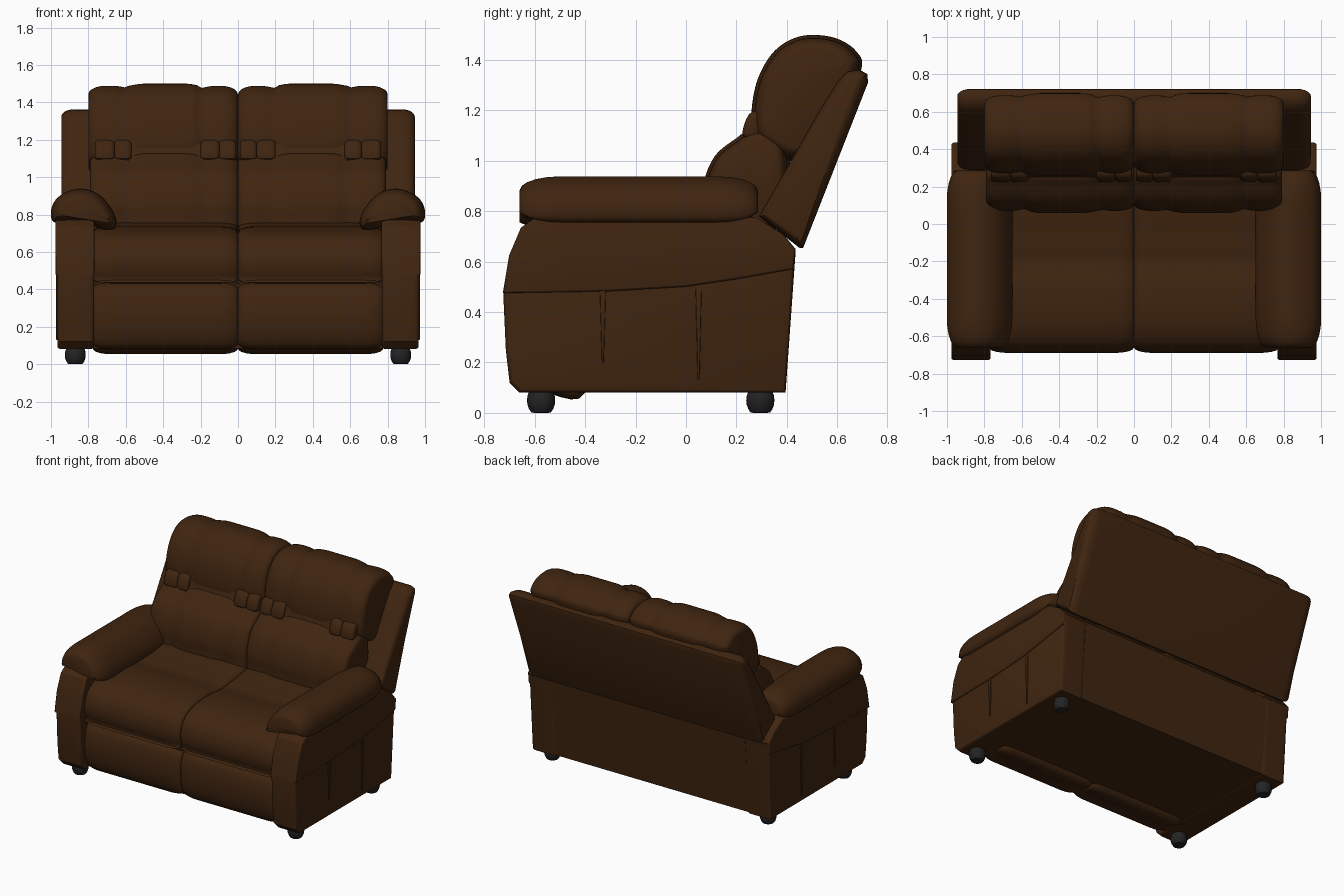
import bpy, bmesh, math
from mathutils import Vector

cube = bpy.data.objects.get("Cube")
if cube:
    bpy.data.objects.remove(cube, do_unlink=True)


def material(name, rgb, rough):
    m = bpy.data.materials.new(name)
    m.use_nodes = True
    m.diffuse_color = (*rgb, 1)
    node = next(n for n in m.node_tree.nodes if n.type == 'BSDF_PRINCIPLED')
    node.inputs["Base Color"].default_value = (*rgb, 1)
    node.inputs["Roughness"].default_value = rough
    return m


LEATHER = material("brown leather", (0.05, 0.018, 0.005), 0.6)
RUBBER = material("black foot", (0.017, 0.017, 0.018), 0.6)


def curve_points(pts, steps):
    """Closed smooth curve through the points."""
    out, n = [], len(pts)
    for i in range(n):
        a, b, c, d = (Vector(pts[(i + k) % n]) for k in (-1, 0, 1, 2))
        for s in range(steps):
            t = s / steps
            out.append(0.5 * (2 * b + (c - a) * t + (2 * a - 5 * b + 4 * c - d) * t * t
                              + (3 * b - a - 3 * c + d) * t ** 3))
    return out


def inset(loop, dist):
    """Move a closed outline inward along its averaged normals."""
    n = len(loop)
    area = sum(loop[i].cross(loop[(i + 1) % n]) for i in range(n))
    sign = 1 if area > 0 else -1
    out = []
    for i, p in enumerate(loop):
        t = (p - loop[i - 1]).normalized() + (loop[(i + 1) % n] - p).normalized()
        t.normalize()
        out.append(p + Vector((-t.y, t.x)) * dist * sign)
    return out


def finish(ob, mat, mirror, angle=40):
    ob.data.materials.append(mat)
    if mirror:
        ob.modifiers.new("Mirror", 'MIRROR').use_axis[0] = True
    bpy.ops.object.select_all(action='DESELECT')
    ob.select_set(True)
    bpy.context.view_layer.objects.active = ob
    bpy.ops.object.shade_smooth_by_angle(angle=math.radians(angle))
    return ob


def loft(name, pts, start, end, depth, width, axis='x', smooth=5, mirror=True,
         middle=1, puff=None, angle=40):
    """Sweep an outline along an axis, with padded rounded ends."""
    loop = curve_points(pts, smooth) if smooth else [Vector(p) for p in pts]
    rings, k = [], 5
    for i in range(k):
        u = math.cos(i / k * math.pi / 2)
        rings.append((start + width * (1 - u), depth * (1 - math.sqrt(1 - u * u))))
    ends = [(start + end - t, d) for t, d in reversed(rings)]
    span = end - start - 2 * width
    rings += [(start + width + span * j / middle, 0) for j in range(middle + 1)]
    rings += ends
    bm, layers = bmesh.new(), []
    for t, d in rings:
        if puff:
            d += puff((t - start) / (end - start))
        layers.append([bm.verts.new((t, p.x, p.y) if axis == 'x' else (p.x, t, p.y))
                       for p in inset(loop, d)])
    n = len(loop)
    for a, b in zip(layers, layers[1:]):
        for i in range(n):
            j = (i + 1) % n
            bm.faces.new((a[i], a[j], b[j], b[i]))
    bm.faces.new(layers[0])
    bm.faces.new(layers[-1])
    bmesh.ops.recalc_face_normals(bm, faces=bm.faces)
    me = bpy.data.meshes.new(name)
    bm.to_mesh(me)
    bm.free()
    ob = bpy.data.objects.new(name, me)
    bpy.context.collection.objects.link(ob)
    return finish(ob, LEATHER, mirror, angle)


# Side panels with a raised skirt above the seam
loft("side_panel", [(-.66, .08), (-.7, .12), (-.715, .25), (-.725, .47), (-.7, .62),
                    (-.65, .73), (-.58, .78), (.28, .77), (.38, .71), (.435, .64),
                    (.395, .08)], .77, .965, .015, .03, smooth=0, angle=30)
loft("side_skirt", [(-.727, .475), (-.702, .625), (-.655, .735), (-.585, .785),
                    (-.2, .78), (.28, .775), (.385, .71), (.435, .65), (.425, .57),
                    (.2, .53), (0, .5), (-.3, .482)], .768, .975, .01, .015,
     smooth=0, angle=30)

# Soft vertical folds in the side panels
for y, low in ((-.33, .2), (.05, .13)):
    loft("side_fold", [(y - .012, .49), (y + .012, .49), (y + .004, low), (y - .004, low)],
         .95, .972, .003, .005, smooth=0)

# Base body
loft("base_body", [(-.6, .085), (-.6, .5), (.3, .7), (.435, .65), (.39, .085)],
     -.78, .78, 0, .01, smooth=0, mirror=False)

# Reclined back frame
loft("back_frame", [(.29, .78), (.45, .655), (.465, .655), (.722, 1.31), (.72, 1.345),
                    (.685, 1.363), (.64, 1.355), (.605, 1.32), (.53, 1.2)],
     -.945, .945, .04, .07, smooth=0, mirror=False)


def scallop(u):
    """Three puffs across a cushion, the middle one fullest."""
    d = .022 * (math.exp(-((u - .25) / .05) ** 2) + math.exp(-((u - .73) / .05) ** 2))
    return d * .5 + (0 if .25 < u < .73 else .012)


# Seats, footrests and back cushions
loft("seat_cushion", [(.2, .74), (-.08, .735), (-.2, .722), (-.35, .737), (-.53, .72),
                      (-.645, .66), (-.688, .56), (-.67, .46), (-.6, .432), (.2, .46)],
     .001, .775, .028, .1, middle=6)
loft("footrest", [(-.56, .44), (-.65, .415), (-.684, .32), (-.68, .19), (-.64, .095),
                  (-.56, .08), (-.4, .08), (-.4, .44)], .001, .775, .028, .1, middle=6)
loft("lumbar_cushion", [(.1, .7), (.06, .8), (.068, .91), (.115, 1.02), (.2, 1.09),
                        (.27, 1.13), (.4, 1.1), (.38, .75)],
     .001, .79, .035, .09, middle=16, puff=scallop)
loft("head_cushion", [(.3, 1.06), (.262, 1.14), (.266, 1.25), (.295, 1.35), (.35, 1.435),
                      (.42, 1.483), (.5, 1.5), (.6, 1.485), (.675, 1.435), (.695, 1.36),
                      (.6, 1.15), (.45, 1)],
     .001, .8, .045, .09, middle=24, puff=scallop)

# Gathered folds along the crease of each back
for a, b in ((.01, .1), (.1, .2), (.57, .66), (.66, .765)):
    loft("crease_tuft", [(.225, 1.1), (.25, 1.185), (.3, 1.19), (.29, 1.09)],
         a, b, .018, .03, smooth=4)
loft("crease_band", [(.235, 1.085), (.25, 1.12), (.275, 1.185), (.31, 1.18), (.3, 1.08)],
     .18, .6, .012, .02, smooth=4)

# Armrest pads, with an outer roll and a sloping inner side
loft("armrest_pad", [(.985, .76), (1, .82), (.97, .885), (.9, .928), (.82, .937),
                     (.74, .905), (.675, .83), (.65, .76), (.67, .72), (.74, .725),
                     (.8, .755), (.9, .755)],
     -.66, .285, .055, .16, axis='y', middle=6)

# Feet: squat barrels
for y in (-.575, .295):
    bpy.ops.mesh.primitive_uv_sphere_add(segments=20, ring_count=12, radius=.056,
                                         location=(0, 0, 0))
    foot = bpy.context.object
    foot.name = "foot"
    for v in foot.data.vertices:
        v.co.z = max(0, v.co.z * 1.2 + .05)
        v.co.x += .87
        v.co.y += y
    finish(foot, RUBBER, True)
